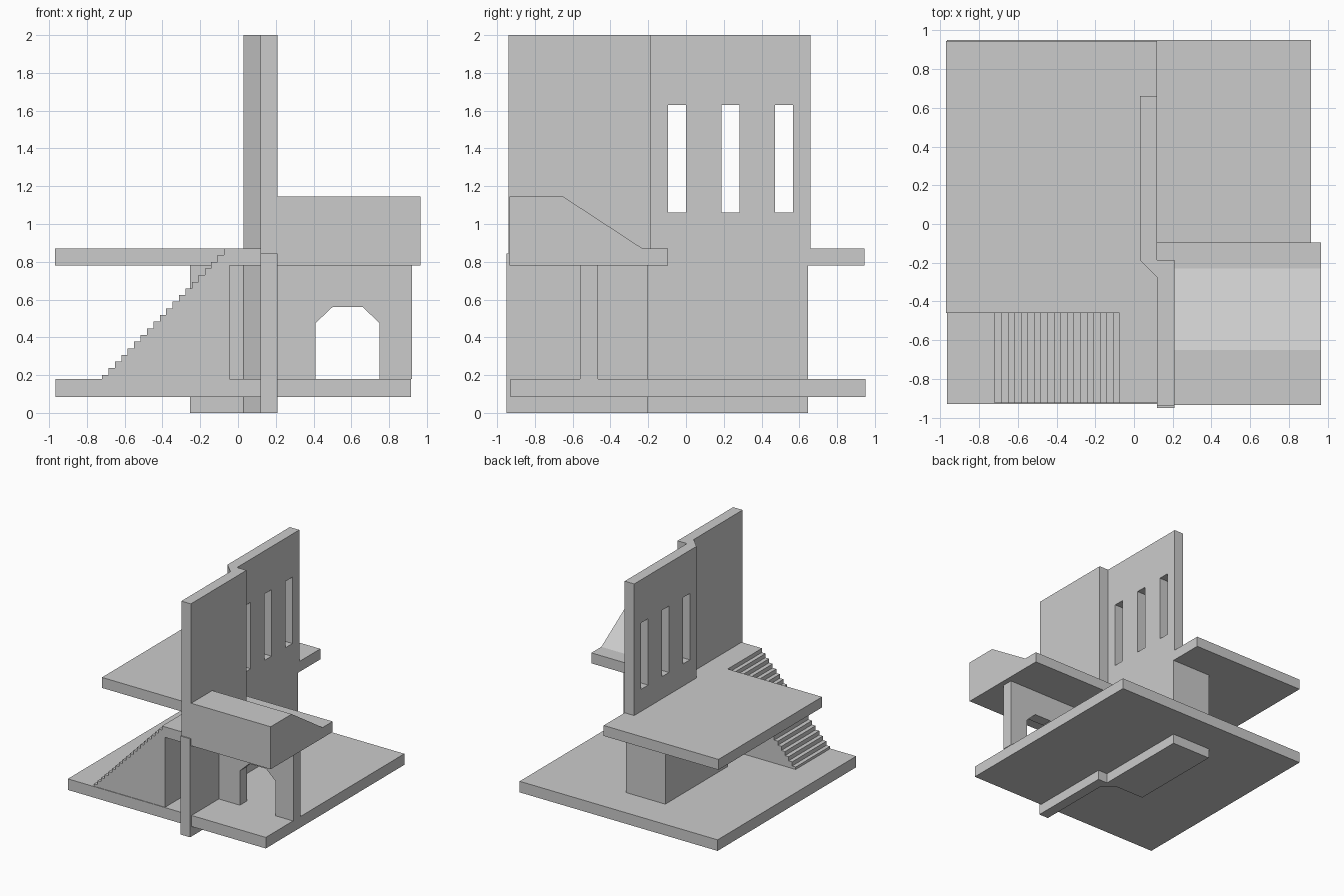
import bpy, bmesh

if "Cube" in bpy.data.objects:
    bpy.data.objects.remove(bpy.data.objects["Cube"])


def prism(name, pts, axis, lo, hi):
    """Extrude a 2D outline along an axis (x: yz outline, y: xz, z: xy)."""
    place = {'x': lambda a, b, c: (c, a, b),
             'y': lambda a, b, c: (a, c, b),
             'z': lambda a, b, c: (a, b, c)}[axis]
    bm = bmesh.new()
    face = bm.faces.new([bm.verts.new(place(a, b, lo)) for a, b in pts])
    top = bmesh.ops.extrude_face_region(bm, geom=[face])
    verts = [g for g in top['geom'] if isinstance(g, bmesh.types.BMVert)]
    shift = place(0, 0, hi - lo)
    bmesh.ops.translate(bm, verts=verts, vec=shift)
    bmesh.ops.recalc_face_normals(bm, faces=bm.faces)
    mesh = bpy.data.meshes.new(name)
    bm.to_mesh(mesh)
    bm.free()
    obj = bpy.data.objects.new(name, mesh)
    bpy.context.collection.objects.link(obj)
    return obj


def rect(a0, a1, b0, b1):
    return [(a0, b0), (a1, b0), (a1, b1), (a0, b1)]


def cut(target, cutter):
    mod = target.modifiers.new("opening", 'BOOLEAN')
    mod.operation = 'DIFFERENCE'
    mod.solver = 'EXACT'
    mod.object = cutter
    bpy.context.view_layer.objects.active = target
    bpy.ops.object.modifier_apply(modifier=mod.name)
    bpy.data.objects.remove(cutter)


# Ground slab
prism("ground_slab", rect(-0.965, 0.915, -0.93, 0.95), 'z', 0.085, 0.18)

# Lower wall: thin front strip, chamfered jog, thick block behind
prism("lower_wall", [(0.12, -0.95), (0.21, -0.95), (0.21, -0.2), (0.12, -0.2),
                     (0.12, 0.645), (-0.255, 0.645), (-0.255, -0.2),
                     (0.03, -0.2), (0.12, -0.28)], 'z', 0, 0.845)

# Upper floor, with a landing reaching forward to the stairs
prism("upper_floor", [(-0.97, -0.46), (-0.045, -0.46), (-0.045, -0.925), (0.12, -0.925),
                      (0.12, 0.945), (-0.97, 0.945)], 'z', 0.78, 0.87)

# Upper wall with the same jog, and three tall windows
wall = prism("upper_wall", [(0.12, -0.94), (0.21, -0.94), (0.21, -0.185), (0.12, -0.185),
                            (0.12, 0.66), (0.03, 0.66), (0.03, -0.185),
                            (0.12, -0.275)], 'z', 0.845, 2.0)
for i in range(3):
    y = -0.095 + i * 0.2835
    cut(wall, prism("window_cutter", rect(y, y + 0.095, 1.06, 1.63), 'x', -0.05, 0.2))

# Right balcony with its solid sloped front
prism("sloped_balcony", [(-0.935, 0.78), (-0.095, 0.78), (-0.095, 0.87), (-0.23, 0.87),
                         (-0.65, 1.145), (-0.935, 1.145)], 'x', 0.12, 0.965)

# Arched support wall under the balcony
prism("arch_wall", [(0.21, 0.18), (0.41, 0.18), (0.41, 0.475), (0.5, 0.56),
                    (0.66, 0.56), (0.75, 0.475), (0.75, 0.18), (0.92, 0.18),
                    (0.92, 0.78), (0.21, 0.78)], 'y', -0.56, -0.465)

# Solid staircase, 20 steps
steps, run, rise = 20, 0.034, 0.0352
profile = [(-0.045, 0.18), (-0.72, 0.18)]
for i in range(steps):
    x, z = -0.72 + i * run, 0.2012 + i * rise
    profile.append((x, z))
    profile.append((x + run if i < steps - 1 else -0.045, z))
prism("staircase", profile, 'y', -0.925, -0.46)
